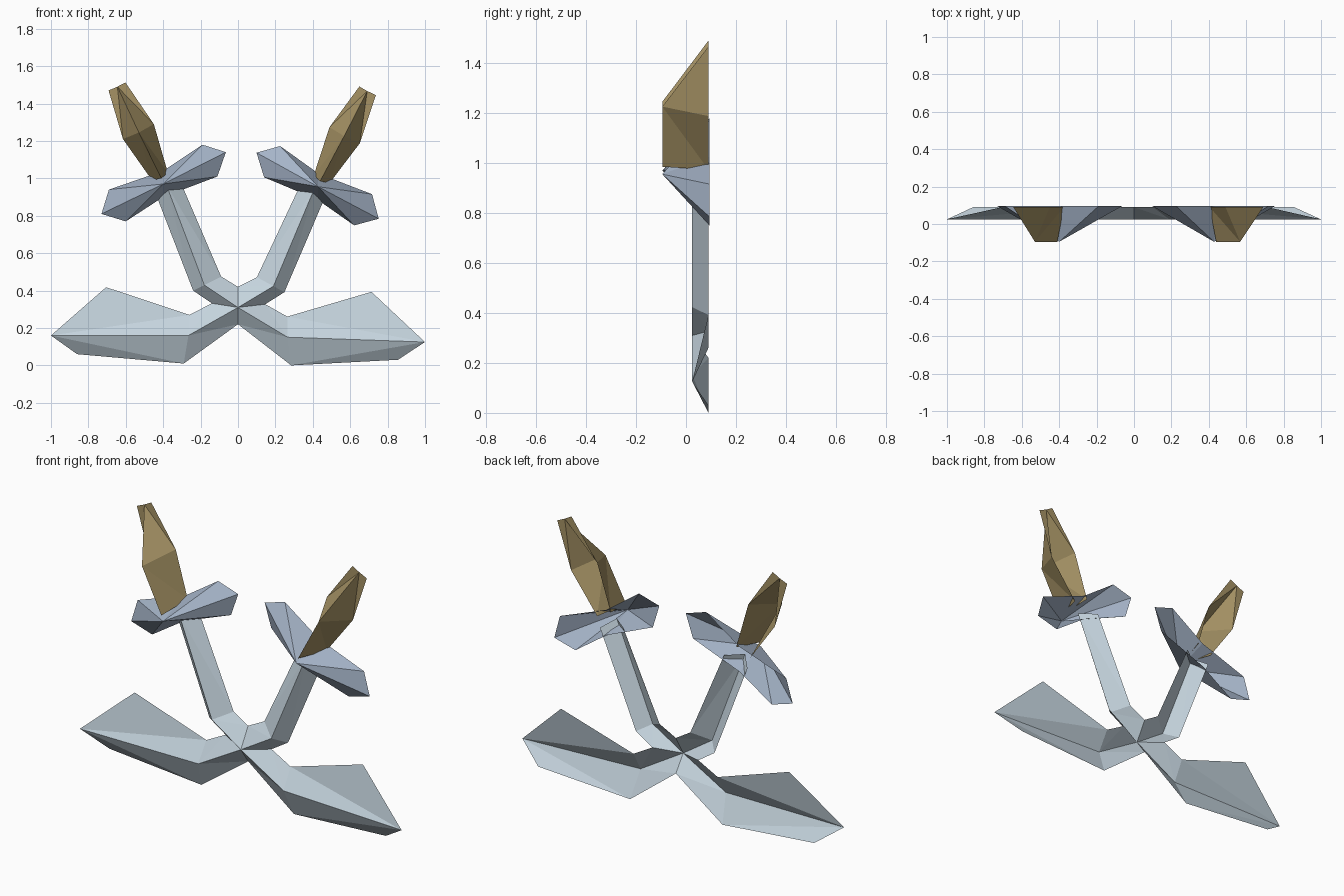
import bpy, bmesh, math
from mathutils import Vector

if "Cube" in bpy.data.objects:
    bpy.data.objects.remove(bpy.data.objects["Cube"])

BACK, RIDGE, FRONT = 0.09, 0.025, -0.095
PIVOT_Z, TILT = 0.16, math.radians(2)


def material(name, color):
    m = bpy.data.materials.new(name)
    m.diffuse_color = (*color, 1)
    m.use_nodes = True
    m.node_tree.nodes["Principled BSDF"].inputs["Base Color"].default_value = m.diffuse_color
    return m


def place(p, side):
    """Left-hand points are used as is; the right copy is mirrored and tilted."""
    x, z, y = p
    if side > 0 and x != 0:
        dx, dz = -x, z - PIVOT_Z
        x = dx * math.cos(TILT) + dz * math.sin(TILT)
        z = PIVOT_Z - dx * math.sin(TILT) + dz * math.cos(TILT)
    return Vector((x, y, z))


def shell(name, faces, side, mat):
    """Open-backed folded sheet made from faces of (x, z, y) points."""
    bm = bmesh.new()
    for f in faces:
        bm.faces.new([bm.verts.new(place(p, side)) for p in f])
    bmesh.ops.remove_doubles(bm, verts=bm.verts, dist=0.0005)
    for f in bm.faces:
        f.normal_update()
        if f.normal.y > 0:
            f.normal_flip()
    me = bpy.data.meshes.new(name)
    bm.to_mesh(me)
    bm.free()
    me.materials.append(mat)
    ob = bpy.data.objects.new(name, me)
    bpy.context.collection.objects.link(ob)
    return ob


def strip(a, b):
    """Bands between two point rows, split into triangles."""
    out = []
    for i in range(len(a) - 1):
        out.append((a[i], a[i + 1], b[i + 1]))
        if b[i] != b[i + 1]:
            out.append((a[i], b[i + 1], b[i]))
    return out


def row(y, *pts):
    return [(x, z, y) for x, z in pts]


pale = material("pale_steel", (0.56, 0.66, 0.73))
blue = material("blue_steel", (0.38, 0.46, 0.58))
tan = material("tan_grip", (0.38, 0.29, 0.13))

for side, tag in ((-1, "left"), (1, "right")):
    hub = (0, 0.31, RIDGE)
    crotch = (-0.14, 0.332, BACK)

    # Broad leaf-shaped blade, folded along a ridge to its tip
    tip = (-1.0, 0.16, RIDGE)
    ridge = [hub, (-0.265, 0.16, RIDGE), tip]
    upper = [crotch] + row(BACK, (-0.26, 0.27), (-0.705, 0.418))
    lower = row(BACK, (0, 0.22), (-0.29, 0.01), (-0.86, 0.06))
    shell("blade_" + tag, strip(upper, ridge) + strip(lower, ridge), side, pale)

    # Slim arm rising from the hub to the crossguard
    ridge = [hub] + row(RIDGE, (-0.18, 0.43), (-0.385, 0.97))
    inner = row(BACK, (0, 0.42), (-0.09, 0.475), (-0.30, 0.965))
    outer = [crotch] + row(BACK, (-0.24, 0.40), (-0.445, 0.93))
    shell("arm_" + tag, strip(inner, ridge) + strip(outer, ridge), side, pale)

    # Crossguard: two flared lobes falling away from a raised centre
    apex = (-0.40, 0.97, FRONT)
    rim = row(0.095, (-0.40, 1.04), (-0.19, 1.18), (-0.065, 1.14), (-0.11, 1.01),
              (-0.40, 0.90), (-0.60, 0.77), (-0.73, 0.81), (-0.69, 0.94))
    lobes = [(apex, p, rim[(i + 1) % 8]) for i, p in enumerate(rim)]
    shell("crossguard_" + tag, lobes, side, blue)

    # Grip: bulges forward, then slopes back to a flat end
    mid = [(-0.41, 1.0, FRONT), (-0.53, 1.245, FRONT), (-0.645, 1.49, BACK)]
    left = row(BACK, (-0.46, 0.99), (-0.615, 1.21), (-0.692, 1.47))
    right = row(BACK, (-0.375, 1.03), (-0.45, 1.29), (-0.602, 1.513))
    shell("grip_" + tag, strip(left, mid) + strip(right, mid), side, tan)
